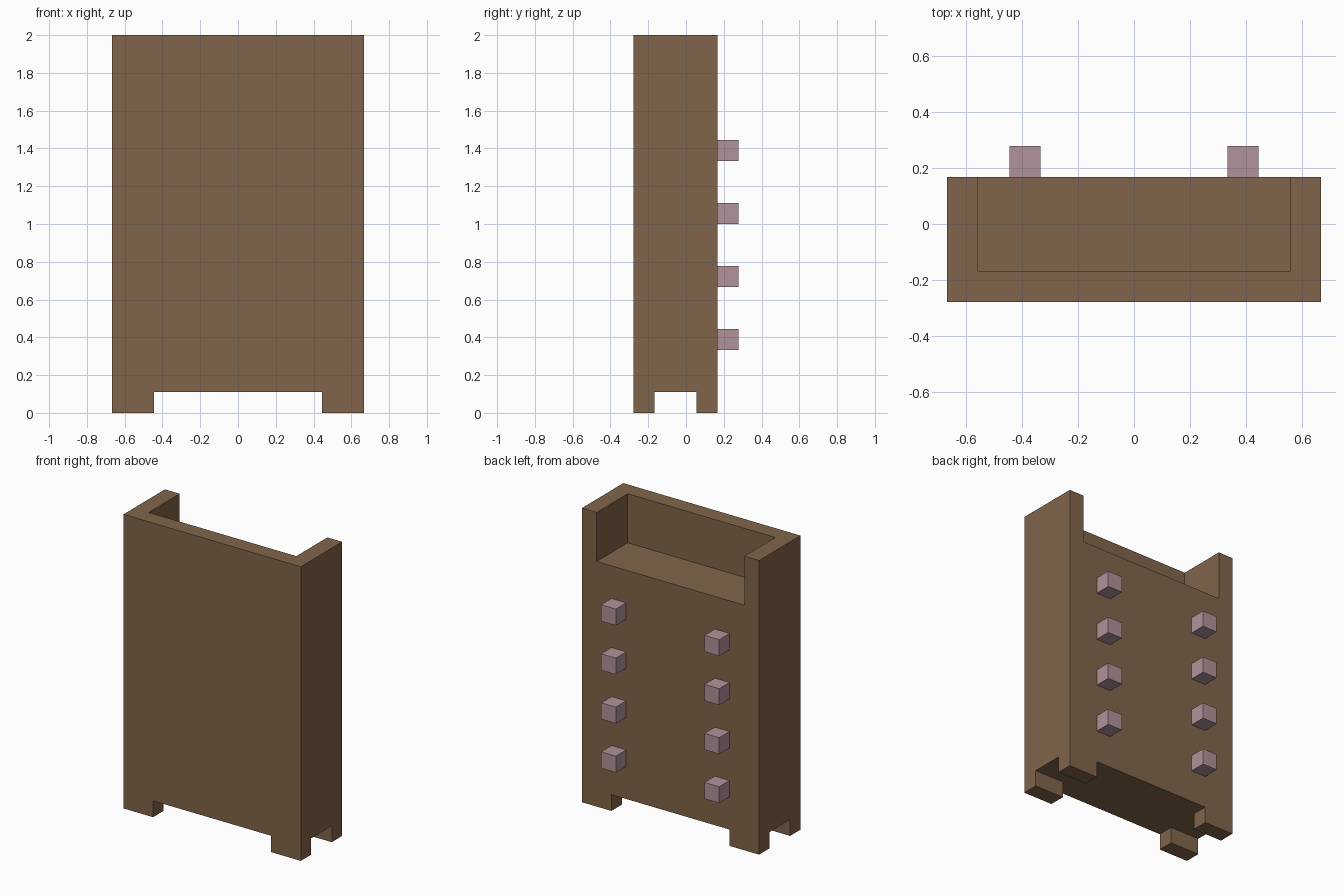
import bpy
import bmesh
from mathutils import Vector

if "Cube" in bpy.data.objects:
    bpy.data.objects.remove(bpy.data.objects["Cube"])

U = 1 / 9  # grid unit of the model


def material(name, rgb):
    m = bpy.data.materials.new(name)
    m.diffuse_color = (*rgb, 1)
    m.use_nodes = True
    m.node_tree.nodes["Principled BSDF"].inputs["Base Color"].default_value = m.diffuse_color
    return m


def box(name, lo, hi, mat=None):
    """Box between two corners given in grid units."""
    lo, hi = Vector(lo) * U, Vector(hi) * U
    bm = bmesh.new()
    bmesh.ops.create_cube(bm, size=1)
    for v in bm.verts:
        v.co = (lo + hi) / 2 + v.co * (hi - lo)
    mesh = bpy.data.meshes.new(name)
    bm.to_mesh(mesh)
    bm.free()
    ob = bpy.data.objects.new(name, mesh)
    bpy.context.collection.objects.link(ob)
    if mat:
        mesh.materials.append(mat)
    return ob


def cut(target, lo, hi):
    """Subtract a box from the target and remove the cutter."""
    cutter = box("cutter", lo, hi)
    mod = target.modifiers.new("cut", "BOOLEAN")
    mod.operation = "DIFFERENCE"
    mod.solver = "EXACT"
    mod.object = cutter
    bpy.context.view_layer.objects.active = target
    bpy.ops.object.modifier_apply(modifier=mod.name)
    bpy.data.objects.remove(cutter)


brown = material("brown", (0.220, 0.130, 0.069))
mauve = material("dusty mauve", (0.434, 0.288, 0.323))

# Cabinet body, with an open-backed tray at the top and gaps between four feet
body = box("cabinet_body", (-6, -2.5, 0), (6, 1.5, 18), brown)
cut(body, (-5, -1.5, 15), (5, 3, 20))
cut(body, (-4, -4, -1), (4, 3, 1))
cut(body, (-8, -1.5, -1), (8, 0.5, 1))

# Two columns of square knobs on the back
for side, x in (("left", -4), ("right", 3)):
    for row in range(4):
        z = 3 + 3 * row
        box(f"knob_{side}_{row + 1}", (x, 1.5, z), (x + 1, 2.5, z + 1), mauve)
